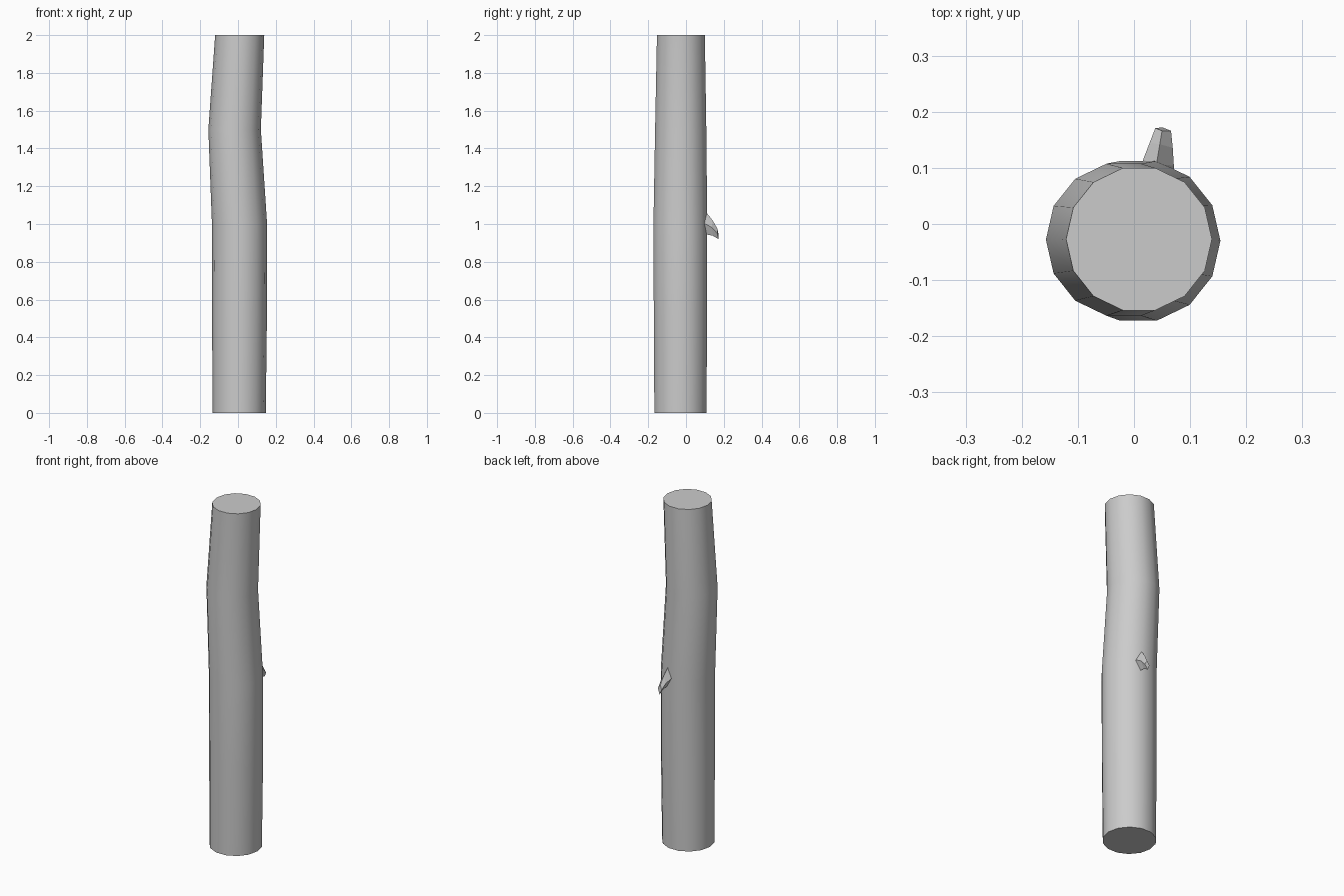
import bpy, bmesh
from math import sin, cos, tau
from mathutils import Vector

if "Cube" in bpy.data.objects:
    bpy.data.objects.remove(bpy.data.objects["Cube"])


def loft(name, rings, smooth_sides):
    """Skin a stack of closed rings and cap both ends."""
    bm = bmesh.new()
    loops = [[bm.verts.new(p) for p in ring] for ring in rings]
    n = len(loops[0])
    for a, b in zip(loops, loops[1:]):
        for i in range(n):
            j = (i + 1) % n
            bm.faces.new((a[i], a[j], b[j], b[i])).smooth = smooth_sides
    bm.faces.new(loops[0][::-1])
    bm.faces.new(loops[-1])
    bmesh.ops.recalc_face_normals(bm, faces=bm.faces)
    # Keep the cut ends crisp
    for e in bm.edges:
        if len(e.link_faces) == 2 and e.calc_face_angle() > 0.9:
            e.smooth = False
    mesh = bpy.data.meshes.new(name)
    bm.to_mesh(mesh)
    bm.free()
    obj = bpy.data.objects.new(name, mesh)
    bpy.context.collection.objects.link(obj)
    return obj


# Trunk: 14-sided, gently crooked (centre x, centre y, z, radius)
SIDES = 14
sections = [
    (0.006, -0.030, 0.0, 0.141),
    (0.008, -0.029, 0.5, 0.145),
    (0.008, -0.030, 1.0, 0.146),
    (-0.018, -0.028, 1.5, 0.139),
    (0.009, -0.027, 2.0, 0.130),
]
trunk_rings = [
    [(x + r * cos(tau * i / SIDES), y + r * sin(tau * i / SIDES), z) for i in range(SIDES)]
    for x, y, z, r in sections
]
loft("trunk", trunk_rings, True)

# Broken branch stub: four-sided, tapering and drooping at the back
base = [(0.040, 0.107, 1.062), (0.071, 0.104, 1.0), (0.046, 0.108, 0.945), (0.016, 0.114, 1.0)]
middle = [(0.046, 0.142, 1.018), (0.069, 0.136, 0.982), (0.050, 0.142, 0.938), (0.028, 0.145, 0.982)]
tip = [(0.050, 0.166, 0.975), (0.066, 0.166, 0.95), (0.051, 0.172, 0.92), (0.038, 0.171, 0.95)]
root = [Vector(p) + Vector((0, -0.03, 0)) for p in base]
loft("branch_stub", [root, base, middle, tip], False)
